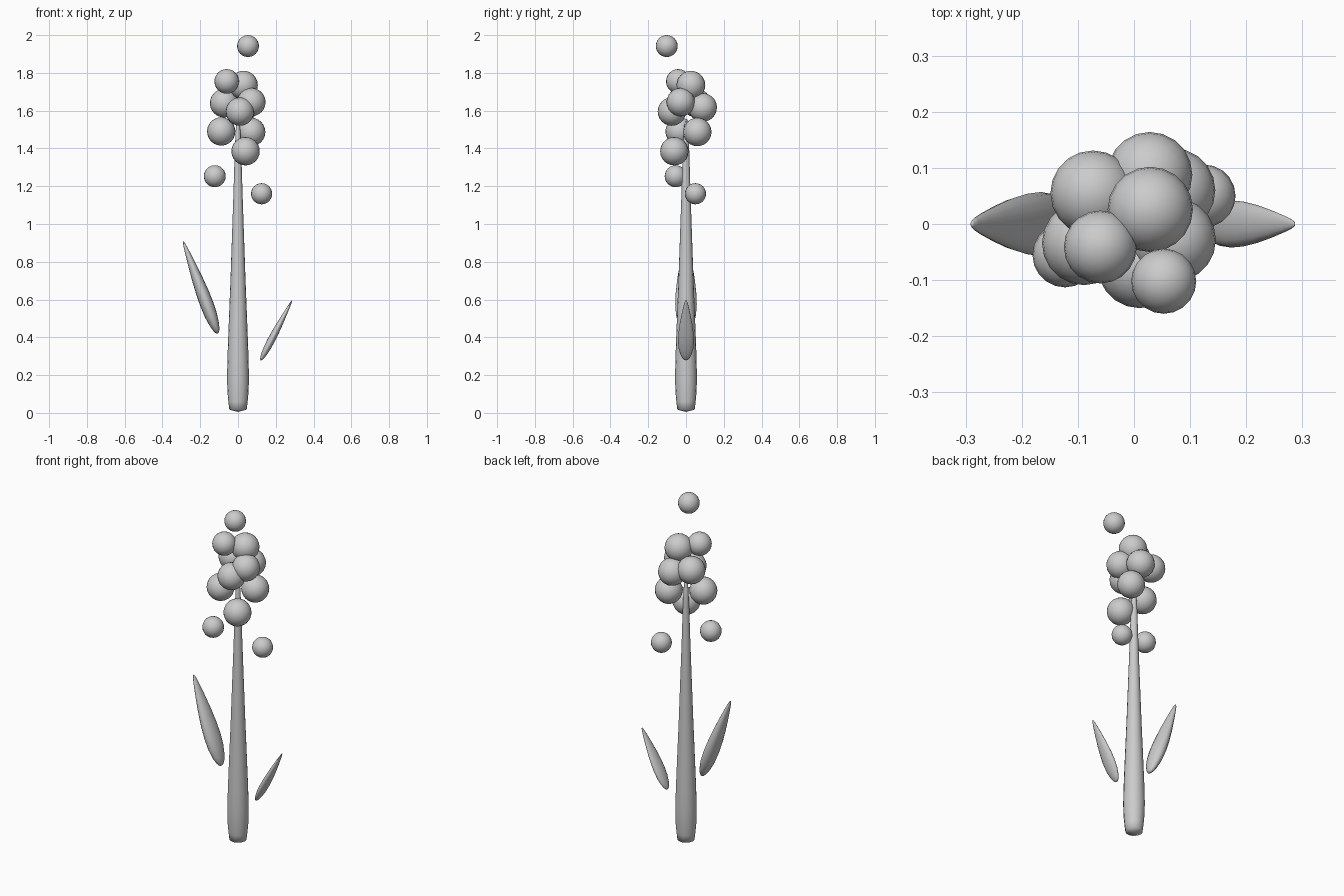
import bpy, bmesh, math
from mathutils import Vector

if "Cube" in bpy.data.objects:
    bpy.data.objects.remove(bpy.data.objects["Cube"])


def finish(bm, name):
    bmesh.ops.recalc_face_normals(bm, faces=bm.faces)
    mesh = bpy.data.meshes.new(name)
    bm.to_mesh(mesh)
    bm.free()
    for p in mesh.polygons:
        p.use_smooth = True
    ob = bpy.data.objects.new(name, mesh)
    bpy.context.collection.objects.link(ob)
    return ob


def lathe(name, start, end, profile, side, wide, thick, sides=16):
    """Closed tapered form; profile = (fraction of length, radius factor)."""
    start, end = Vector(start), Vector(end)
    axis = end - start
    side = Vector(side)
    across = axis.normalized().cross(side)
    bm = bmesh.new()
    rings = []
    for t, r in profile:
        c = start + axis * t
        rings.append([bm.verts.new(c + side * (wide * r * math.cos(a)) + across * (thick * r * math.sin(a)))
                      for a in (2 * math.pi * i / sides for i in range(sides))])
    for lo, hi in zip(rings, rings[1:]):
        for i in range(sides):
            j = (i + 1) % sides
            bm.faces.new((lo[i], lo[j], hi[j], hi[i]))
    # rounded caps meeting at the end points
    for ring, tip in ((rings[0], start), (rings[-1], end)):
        v = bm.verts.new(tip)
        for i in range(sides):
            bm.faces.new((ring[i], ring[(i + 1) % sides], v))
    return finish(bm, name)


# stem
stem = [(0.008, .046), (0.035, .051), (0.07, .056), (0.12, .058), (0.2, .055),
        (0.32, .048), (0.45, .040), (0.6, .032), (0.75, .024), (0.9, .017), (0.98, .011)]
lathe("stem", (0, 0, 0.005), (0, 0, 1.55), stem, (0, 1, 0), 1, 1)

# leaves
leaf = [(0.01, .26), (0.04, .48), (0.1, .72), (0.2, .93), (0.32, 1), (0.45, .95),
        (0.6, .80), (0.75, .58), (0.88, .36), (0.96, .2), (0.99, .1)]
lathe("leaf_left", (-0.107, 0, 0.42), (-0.29, 0, 0.908), leaf, (0, 1, 0), .057, .036)
lathe("leaf_right", (0.12, 0, 0.278), (0.287, 0, 0.597), leaf, (0, 1, 0), .042, .02)

# round blossoms: x, y, z, radius
blossoms = [
    (.053, -.102, 1.942, .058), (-.06, -.041, 1.755, .065), (.029, .026, 1.735, .076),
    (.071, -.028, 1.645, .075), (.028, .088, 1.617, .076), (-.073, .055, 1.64, .076),
    (.01, -.075, 1.595, .075), (-.089, -.034, 1.49, .075), (.07, .06, 1.487, .075),
    (.04, -.062, 1.385, .075), (-.123, -.055, 1.253, .058), (.125, .05, 1.16, .056),
]
for n, (x, y, z, r) in enumerate(blossoms, 1):
    bm = bmesh.new()
    bmesh.ops.create_uvsphere(bm, u_segments=20, v_segments=12, radius=r)
    finish(bm, f"blossom_{n}").location = (x, y, z)
